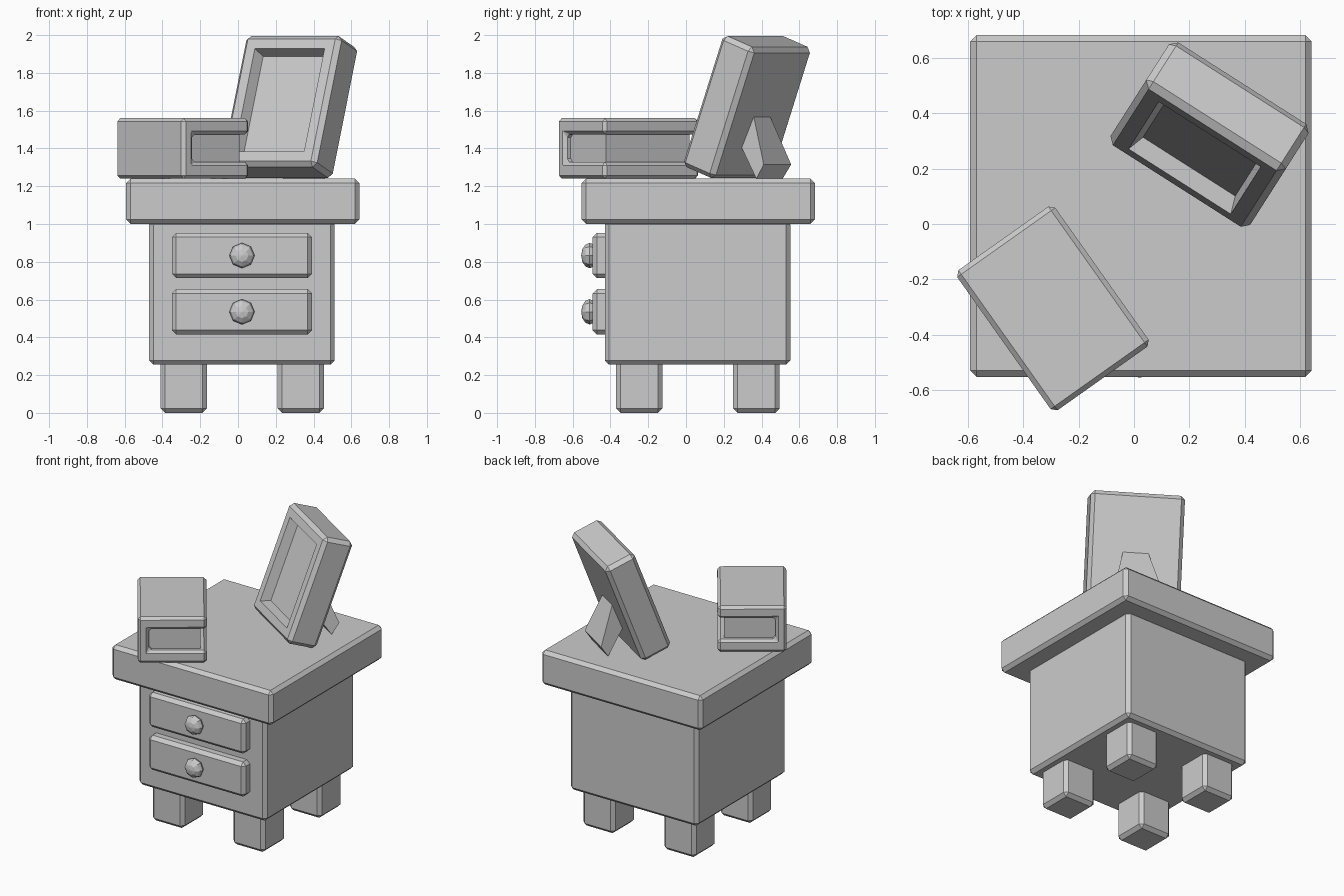
import bpy, bmesh
from math import radians
from mathutils import Matrix, Vector

if "Cube" in bpy.data.objects:
    bpy.data.objects.remove(bpy.data.objects["Cube"])


def finish(name, bm, matrix=None):
    bmesh.ops.recalc_face_normals(bm, faces=bm.faces)
    mesh = bpy.data.meshes.new(name)
    bm.to_mesh(mesh)
    bm.free()
    ob = bpy.data.objects.new(name, mesh)
    bpy.context.collection.objects.link(ob)
    if matrix:
        ob.matrix_world = matrix
    return ob


def bevel(bm, width):
    bmesh.ops.bevel(bm, geom=list(bm.edges), offset=width, segments=1,
                    profile=0.5, affect='EDGES')


def box_bm(lo, hi, width):
    lo, hi = Vector(lo), Vector(hi)
    bm = bmesh.new()
    bmesh.ops.create_cube(bm, size=1)
    bmesh.ops.scale(bm, vec=hi - lo, verts=bm.verts)
    bmesh.ops.translate(bm, vec=(lo + hi) / 2, verts=bm.verts)
    if width:
        bevel(bm, width)
    return bm


def box(name, lo, hi, width=0.023, matrix=None):
    return finish(name, box_bm(lo, hi, width), matrix)


def prism(name, near, far, width=0, matrix=None):
    # solid between two matching outlines
    bm = bmesh.new()
    a = [bm.verts.new(p) for p in near]
    b = [bm.verts.new(p) for p in far]
    bm.faces.new(a)
    bm.faces.new(b[::-1])
    for i in range(len(a)):
        j = (i + 1) % len(a)
        bm.faces.new((a[i], b[i], b[j], a[j]))
    bmesh.ops.recalc_face_normals(bm, faces=bm.faces)
    if width:
        bevel(bm, width)
    return finish(name, bm, matrix)


# cabinet
box("table_top", (-0.592, -0.552, 1.0), (0.642, 0.682, 1.24))
box("cabinet_body", (-0.47, -0.43, 0.255), (0.512, 0.552, 1.02))

# legs
for sx, x in (("left", -0.41), ("right", 0.21)):
    for sy, y in (("front", -0.37), ("back", 0.25)):
        box(f"{sy}_{sx}_leg", (x, y, 0), (x + 0.245, y + 0.245, 0.29))

# drawers with faceted knobs
for name, z in (("lower", 0.535), ("upper", 0.833)):
    box(f"{name}_drawer", (-0.35, -0.495, z - 0.12), (0.392, -0.40, z + 0.12))
    bm = bmesh.new()
    bmesh.ops.create_uvsphere(bm, u_segments=8, v_segments=6, radius=0.067)
    finish(f"{name}_knob", bm, Matrix.Translation((0.021, -0.51, z))
           @ Matrix.Diagonal((1, 0.67, 1, 1)) @ Matrix.Rotation(radians(90), 4, 'X'))

# closed book: C-shaped cover and recessed pages
book = Matrix.Translation((-0.293, -0.305, 1.24)) @ Matrix.Rotation(radians(35.3), 4, 'Z')
u, v = 0.217, 0.31
cover = [(-u, 0), (u, 0), (u, 0.088), (-u + 0.07, 0.088),
         (-u + 0.07, 0.235), (u, 0.235), (u, 0.32), (-u, 0.32)]
prism("book_cover", [(x, -v, z) for x, z in cover],
      [(x, v, z) for x, z in cover], 0.018, book)
box("book_pages", (-u + 0.04, -v + 0.04, 0.07), (u - 0.04, v - 0.04, 0.25), 0, book)

# leaning picture frame with a sloped recess
yaw = Matrix.Translation((0.15, 0.13, 0)) @ Matrix.Rotation(radians(-32.5), 4, 'Z')
lean = yaw @ Matrix.Translation((0, 0, 1.31)) @ Matrix.Rotation(radians(-20.4), 4, 'X')
bm = box_bm((-0.299, 0, 0), (0.299, 0.213, 0.74), 0.025)
bm.normal_update()
front = min(bm.faces, key=lambda f: f.calc_center_median().y)
bmesh.ops.inset_region(bm, faces=[front], thickness=0.078)
bmesh.ops.inset_region(bm, faces=[front], thickness=0.03, depth=-0.06)
finish("picture_frame", bm, lean)

# tapered strut behind the frame: depth, height, half width
strut = [(0.32, 1.575, 0.08), (0.42, 1.315, 0.135), (0.37, 1.24, 0.13), (0.25, 1.42, 0.10)]
prism("frame_stand", [(-w, y, z) for y, z, w in strut],
      [(w, y, z) for y, z, w in strut], 0, yaw)
